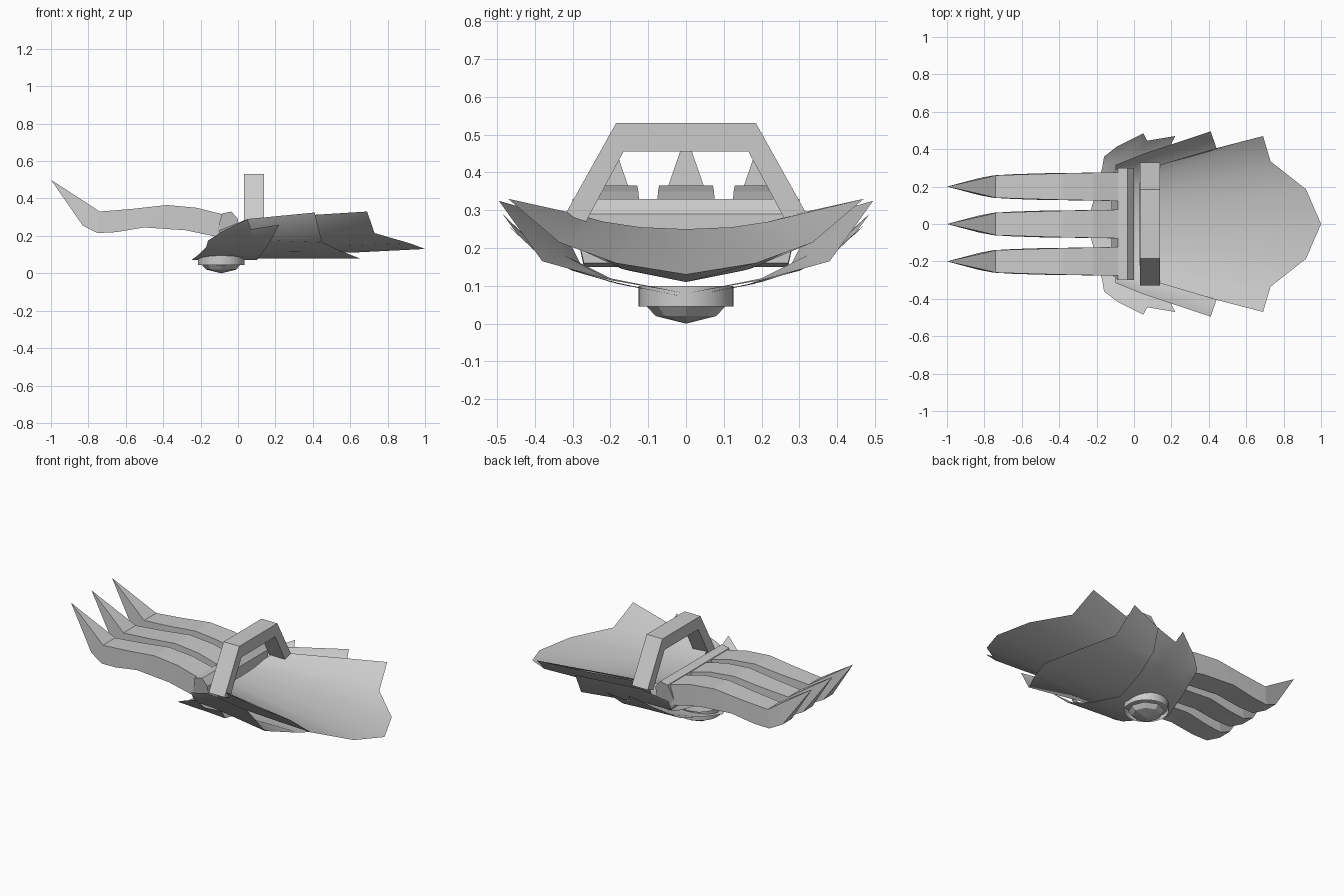
import bpy, bmesh, math
from mathutils import Matrix

cube = bpy.data.objects.get("Cube")
if cube:
    bpy.data.objects.remove(cube, do_unlink=True)

steel = bpy.data.materials.new("grey steel")
steel.use_nodes = True
grey = (0.6, 0.6, 0.6, 1)
steel.diffuse_color = grey
steel.node_tree.nodes["Principled BSDF"].inputs["Base Color"].default_value = grey


def finish(name, bm, smooth=None):
    """Turn a bmesh into a named object with the shared material."""
    mesh = bpy.data.meshes.new(name)
    bmesh.ops.recalc_face_normals(bm, faces=bm.faces)
    bm.to_mesh(mesh)
    bm.free()
    mesh.materials.append(steel)
    obj = bpy.data.objects.new(name, mesh)
    bpy.context.collection.objects.link(obj)
    if smooth:
        bpy.ops.object.select_all(action='DESELECT')
        obj.select_set(True)
        bpy.context.view_layer.objects.active = obj
        bpy.ops.object.shade_smooth_by_angle(angle=math.radians(smooth))
    return obj


def loft(name, rows, smooth=40):
    """Skin rows of half sections (centre to edge), mirrored in y."""
    bm = bmesh.new()
    grid = []
    for row in rows:
        full = [(x, -y, z) for x, y, z in reversed(row[1:])] + row
        grid.append([bm.verts.new(p) for p in full])
    for a, b in zip(grid, grid[1:]):
        for i in range(len(a) - 1):
            bm.faces.new((a[i], a[i + 1], b[i + 1], b[i]))
    bmesh.ops.remove_doubles(bm, verts=bm.verts, dist=0.0005)
    return finish(name, bm, smooth)


def prism(name, outline, place):
    """Close an outline into a solid; place(point, side) gives positions."""
    bm = bmesh.new()
    a, b = ([bm.verts.new(place(p, s)) for p in outline] for s in (-1, 1))
    bm.faces.new(a)
    bm.faces.new(b)
    n = len(outline)
    for i in range(n):
        j = (i + 1) % n
        bm.faces.new((a[i], a[j], b[j], b[i]))
    return finish(name, bm)


# Three curved blades: pairs of top and bottom points with a half width
stations = [(-0.06, 0.31, -0.09, 0.19, 0.077), (-0.22, 0.35, -0.28, 0.23, 0.074),
            (-0.38, 0.365, -0.5, 0.245, 0.071), (-0.56, 0.345, -0.65, 0.22, 0.066),
            (-0.74, 0.33, -0.75, 0.215, 0.06), (-0.8, 0.37, -0.83, 0.255, 0.045)]


def blade(name, y):
    bm = bmesh.new()
    rings = [[bm.verts.new(p) for p in ((xt, y - w, zt), (xt, y + w, zt),
                                        (xb, y + w, zb), (xb, y - w, zb))]
             for xt, zt, xb, zb, w in stations]
    bm.faces.new(rings[0])
    for a, b in zip(rings, rings[1:]):
        for i in range(4):
            j = (i + 1) % 4
            bm.faces.new((a[i], a[j], b[j], b[i]))
    tip = bm.verts.new((-1, y, 0.5))
    for i in range(4):
        bm.faces.new((rings[-1][i], rings[-1][(i + 1) % 4], tip))
    finish(name, bm)


for label, y in (("front", -0.2), ("middle", 0), ("back", 0.2)):
    blade(label + "_blade", y)

# Bevelled bar that holds the blades
bar = [(-0.12, 0.2), (-0.085, 0.32), (-0.035, 0.33), (0, 0.29), (0, 0.16), (-0.08, 0.15)]
prism("knuckle_bar", bar,
      lambda p, s: (p[0], s * (0.3 if p[1] > 0.25 else 0.27), p[1]))

# Arched grip over the forearm plate
half = [(0.185, 0.53), (0.33, 0.27), (0.275, 0.25), (0.165, 0.455)]
arch = half + [(-y, z) for y, z in reversed(half)]
prism("grip_arch", arch, lambda p, s: (0.085 + s * 0.054, p[0], p[1]))

# Rear plate: a padded top and a curved underside sharing the tail edge
tail = [(1, 0, 0.13), (0.92, 0.185, 0.16), (0.73, 0.335, 0.215), (0.69, 0.47, 0.33)]
pad = [(0.03, 0, 0.25), (0.03, 0.12, 0.255), (0.03, 0.22, 0.27), (0.05, 0.29, 0.29)]
under = [(0.05, 0, 0.11), (0.05, 0.15, 0.14), (0.05, 0.26, 0.2), (0.05, 0.29, 0.29)]
belly = [(0.6, 0, 0.11), (0.55, 0.17, 0.145), (0.45, 0.31, 0.21), (0.42, 0.4, 0.31)]
loft("rear_plate_top", [pad, tail])
loft("rear_plate_underside", [under, belly, tail])

# Middle shell with swept side points
loft("middle_shell", [
    [(-0.08, 0, 0.08), (-0.08, 0.2, 0.12), (-0.1, 0.28, 0.16), (-0.1, 0.315, 0.23)],
    [(0.05, 0, 0.08), (0.05, 0.2, 0.12), (0.05, 0.32, 0.18), (0.05, 0.375, 0.29)],
    [(0.65, 0, 0.08), (0.56, 0.2, 0.115), (0.45, 0.38, 0.165), (0.41, 0.495, 0.325)]])

# Front shell with two points along each side
loft("front_shell", [
    [(-0.25, 0, 0.07), (-0.21, 0.15, 0.1), (-0.17, 0.3, 0.14), (-0.16, 0.36, 0.175)],
    [(-0.1, 0, 0.07), (-0.1, 0.18, 0.105), (-0.1, 0.34, 0.16), (-0.09, 0.415, 0.22)],
    [(0, 0, 0.07), (0, 0.19, 0.11), (0, 0.355, 0.165), (0.05, 0.485, 0.29)],
    [(0.05, 0, 0.07), (0.06, 0.2, 0.11), (0.07, 0.36, 0.165), (0.07, 0.445, 0.235)],
    [(0.1, 0, 0.07), (0.13, 0.2, 0.11), (0.17, 0.37, 0.165), (0.22, 0.47, 0.26)]])


# Round boss and faceted stud below the front shell
def turned(name, sides, rings, smooth=None):
    bm = bmesh.new()
    for (r1, z1), (r2, z2) in zip(rings, rings[1:]):
        bmesh.ops.create_cone(bm, segments=sides, radius1=r1, radius2=r2, depth=z2 - z1,
                              matrix=Matrix.Translation((-0.09, 0, (z1 + z2) / 2)))
    bmesh.ops.remove_doubles(bm, verts=bm.verts, dist=0.0005)
    finish(name, bm, smooth)


turned("boss_ring", 32, [(0.125, 0.045), (0.125, 0.1)], 30)
turned("boss_stud", 8, [(0, 0), (0.08, 0.02), (0.103, 0.045)])
